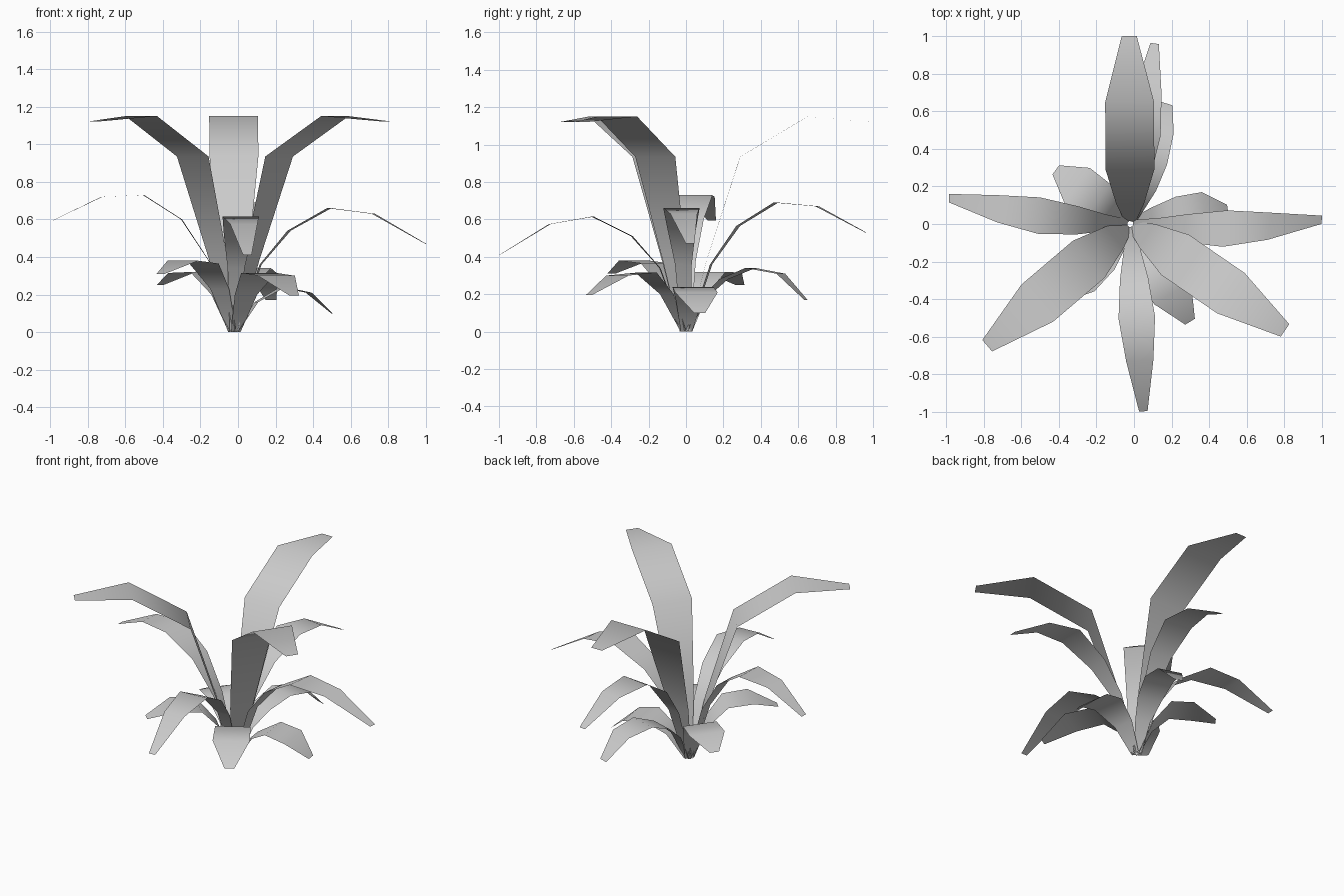
import bpy
from math import radians, cos, sin

CENTRE = (-0.02, 0.0)


def leaf(name, angle, path, widths, bend=0.0):
    """Flat strip leaf: path is (radius, height) pairs, bend is sideways drift."""
    a = radians(angle)
    out, left = (cos(a), sin(a)), (-sin(a), cos(a))
    verts = []
    for (r, z), w in zip(path, widths):
        for s in (-0.5, 0.5):
            side = s * w + bend * r * r
            verts.append((CENTRE[0] + out[0] * r + left[0] * side,
                          CENTRE[1] + out[1] * r + left[1] * side, z))
    faces = [(2 * i, 2 * i + 2, 2 * i + 3, 2 * i + 1) for i in range(len(path) - 1)]
    mesh = bpy.data.meshes.new(name)
    mesh.from_pydata(verts, [], faces)
    mesh.shade_smooth()
    obj = bpy.data.objects.new(name, mesh)
    bpy.context.collection.objects.link(obj)
    return obj


# Tall upright leaves
tall_path = [(0.015, 0), (0.11, 0.38), (0.29, 0.935), (0.65, 1.15), (1.0, 1.12)]
tall_width = [0.06, 0.15, 0.26, 0.26, 0.08]
for i, ang in enumerate((90.3, 220.4, -34.5)):
    leaf(f"tall_leaf_{i + 1}", ang, tall_path, tall_width)

# Middle arching leaves
mid_width = [0.05, 0.09, 0.15, 0.195, 0.145, 0.045]
mid_radii = [0.015, 0.14, 0.29, 0.50, 0.73, 1.0]
mid = [  # direction, length, bend, heights
    (177.7, 0.97, -0.105, (0, 0.38, 0.60, 0.73, 0.72, 0.595)),
    (-6.8, 1.01, 0.14, (0, 0.36, 0.54, 0.66, 0.63, 0.47)),
    (-86.0, 1.0, 0.0, (0, 0.34, 0.51, 0.615, 0.575, 0.41)),
    (82.3, 0.97, 0.0, (0, 0.36, 0.565, 0.69, 0.67, 0.53)),
]
for i, (ang, length, bend, heights) in enumerate(mid):
    path = [(r * length, z) for r, z in zip(mid_radii, heights)]
    leaf(f"middle_leaf_{i + 1}", ang, path, mid_width, bend)

# Short drooping leaves around the base
low_width = [0.06, 0.14, 0.22, 0.23, 0.06]
low = [  # direction, radii, heights
    (144, (0.015, 0.10, 0.21, 0.35, 0.49), (0, 0.20, 0.32, 0.315, 0.25)),
    (225.5, (0.015, 0.11, 0.23, 0.39, 0.56), (0, 0.23, 0.365, 0.38, 0.31)),
    (-58.5, (0.015, 0.12, 0.25, 0.43, 0.61), (0, 0.20, 0.315, 0.30, 0.195)),
    (8, (0.015, 0.12, 0.26, 0.40, 0.525), (0, 0.16, 0.24, 0.21, 0.10)),
]
for i, (ang, radii, heights) in enumerate(low):
    leaf(f"low_leaf_{i + 1}", ang, list(zip(radii, heights)), low_width)
leaf("low_leaf_5", 73, [(0.015, 0), (0.1, 0.18), (0.21, 0.28), (0.36, 0.34), (0.53, 0.31), (0.67, 0.17)],
     [0.05, 0.1, 0.16, 0.19, 0.16, 0.06])
